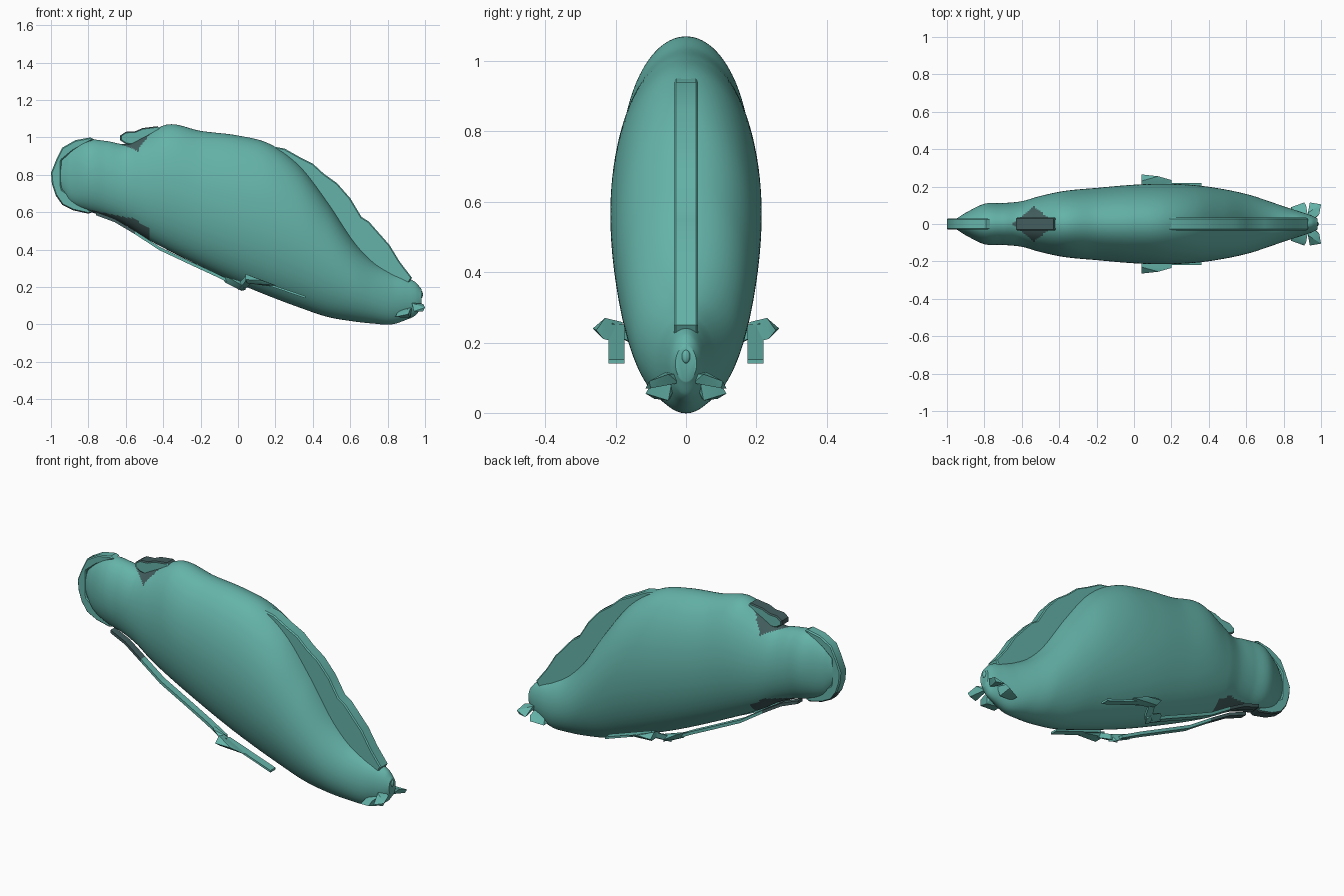
import bpy, bmesh, math
from mathutils import Vector

cube = bpy.data.objects.get("Cube")
if cube:
    bpy.data.objects.remove(cube, do_unlink=True)


def material(name, rgb):
    m = bpy.data.materials.new(name)
    m.use_nodes = True
    m.diffuse_color = (*rgb, 1)
    m.node_tree.nodes["Principled BSDF"].inputs["Base Color"].default_value = (*rgb, 1)
    return m


TEAL = material("sea_teal", (0.128, 0.45, 0.395))
DARK = material("dark_slate", (0.055, 0.11, 0.11))


def finish(name, bm, rule=None, angle=35):
    """Turn a bmesh into an object; faces passing the rule become dark."""
    bmesh.ops.recalc_face_normals(bm, faces=bm.faces)
    bm.normal_update()
    for f in bm.faces:
        f.material_index = int(bool(rule and rule(f.calc_center_median(), f.normal)))
    me = bpy.data.meshes.new(name)
    bm.to_mesh(me)
    bm.free()
    me.materials.append(TEAL)
    me.materials.append(DARK)
    ob = bpy.data.objects.new(name, me)
    bpy.context.collection.objects.link(ob)
    bpy.ops.object.select_all(action='DESELECT')
    ob.select_set(True)
    bpy.context.view_layer.objects.active = ob
    bpy.ops.object.shade_smooth_by_angle(angle=math.radians(angle))
    return ob


def strip(name, outline, half, rule=None, bevel=0.006):
    """Side outline extruded across the centre line, with softened edges."""
    bm = bmesh.new()
    face = bm.faces.new([bm.verts.new((x, -half, z)) for x, z in outline])
    new = bmesh.ops.extrude_face_region(bm, geom=[face])["geom"]
    bmesh.ops.translate(bm, vec=(0, 2 * half, 0),
                        verts=[v for v in new if isinstance(v, bmesh.types.BMVert)])
    rims = [e for e in bm.edges if abs(e.verts[0].co.y - e.verts[1].co.y) < 1e-5]
    bmesh.ops.bevel(bm, geom=rims, offset=bevel, segments=1, affect='EDGES')
    return finish(name, bm, rule)


def paired_wedges(name, *groups, rule=None):
    """Convex wedges on the +y side, mirrored to -y."""
    for side, sign in (("back", 1), ("front", -1)):
        bm = bmesh.new()
        for pts in groups:
            vs = [bm.verts.new((x, sign * y, z)) for x, y, z in pts]
            res = bmesh.ops.convex_hull(bm, input=vs)
            junk = [v for v in res["geom_interior"] if isinstance(v, bmesh.types.BMVert)]
            bmesh.ops.delete(bm, geom=junk, context='VERTS')
        finish(f"{side}_{name}", bm, rule, angle=25)


# Body stations: x, top, bottom, half width
stations = [
    (-.95, .87, .72, .028), (-.90, .93, .65, .060), (-.80, .985, .605, .108),
    (-.70, .98, .575, .112), (-.60, .965, .53, .122), (-.50, 1.01, .465, .150),
    (-.37, 1.07, .395, .177), (-.20, 1.035, .312, .193), (0, 1.01, .22, .210),
    (.17, .965, .15, .215), (.33, .85, .09, .207), (.48, .655, .04, .186),
    (.62, .445, .016, .155), (.72, .34, .005, .122), (.82, .28, 0, .088),
    (.90, .25, .025, .062), (.95, .225, .05, .045), (.98, .19, .09, .030)]


def slope(i, k):
    a, b = stations[max(i - 1, 0)], stations[min(i + 1, len(stations) - 1)]
    return (b[k] - a[k]) / (b[0] - a[0])


def section(i, t):
    """Smooth interpolation between station i and the next."""
    a, b = stations[i], stations[i + 1]
    d = b[0] - a[0]
    out = [a[0] + d * t]
    for k in (1, 2, 3):
        h = t * t * (3 - 2 * t)
        out.append(a[k] * (1 - h) + b[k] * h + d * t * (1 - t)
                   * ((1 - t) * slope(i, k) - t * slope(i + 1, k)))
    return out


def body_dark(c, n):
    belly = -.84 < c.x < -.48 and c.z < min(.618 - .2 * (c.x + .82), .515 - .65 * (c.x + .48))
    crown = c.z > .9 and abs(c.y) < .095 - .8 * abs(c.x + .535)
    return belly or crown


SEG, SUB = 100, 10
sections = [section(i, s / SUB) for i in range(len(stations) - 1) for s in range(SUB)]
sections.append(stations[-1])
bm = bmesh.new()
rings = []
for x, top, bot, w in sections:
    angles = [2 * math.pi * j / SEG for j in range(SEG)]
    rings.append([bm.verts.new((x, w * math.cos(a), (top + bot) / 2
                                + (top - bot) / 2 * math.sin(a))) for a in angles])
for r, q in zip(rings, rings[1:]):
    for j in range(SEG):
        bm.faces.new((r[j], r[j - 1], q[j - 1], q[j]))
bm.faces.new(rings[0])
bm.faces.new(rings[-1])
finish("body", bm, body_dark, angle=50)

# Band around the nose, leaving a narrow gap in front of the body
strip("nose_band", [
    (-.77, .99), (-.79, 1.0), (-.87, .985), (-.94, .945), (-.97, .885), (-1.0, .81),
    (-.995, .75), (-.975, .69), (-.94, .64), (-.88, .61), (-.80, .592), (-.78, .60),
    (-.84, .65), (-.94, .72), (-.945, .74), (-.945, .87), (-.94, .88), (-.88, .93)], .03,
    lambda c, n: c.z < .68 and n.z < -.2)

# Ridge fin down the back
strip("back_fin", [
    (.17, .955), (.25, .94), (.33, .895), (.40, .86), (.46, .805), (.53, .755),
    (.60, .675), (.66, .575), (.70, .55), (.757, .485), (.81, .425), (.865, .335),
    (.93, .25), (.90, .20), (.70, .26), (.50, .50), (.33, .75), (.20, .88)], .034)

# Small hood on the crown
strip("crown_hood", [
    (-.63, 1.01), (-.60, 1.03), (-.55, 1.033), (-.51, 1.05), (-.43, 1.06),
    (-.40, 1.03), (-.48, .99), (-.54, .955), (-.60, .965), (-.63, .985)], .035,
    lambda c, n: n.z > .5 or n.x < -.5)

# Thin ribbons running under the belly from the chest patch to the flippers
ribbon = [(-.76, .05, .592), (-.66, .06, .555), (-.55, .075, .49), (-.42, .085, .405),
          (-.25, .095, .325), (-.12, .105, .265), (0, .115, .205)]
paired_wedges(
    "belly_ribbon",
    *[[(x, y + s, z + t) for x, y, z in pair for s in (-.02, .02) for t in (-.008, .01)]
      for pair in zip(ribbon, ribbon[1:])],
    rule=lambda c, n: c.x < -.55)

# Side flippers: root, arm, paddle and trailing strip
paired_wedges(
    "flipper",
    [(-.09, .11, .26), (-.07, .12, .225), (.02, .11, .18), (.04, .15, .185),
     (-.05, .15, .25), (.04, .14, .225), (.02, .17, .21)],
    [(x, y, z + t) for x, y, z in ((.0, .13, .20), (.04, .13, .205), (.04, .21, .245),
                                   (.075, .21, .24)) for t in (-.015, .015)],
    [(.04, .18, .258), (.04, .23, .27), (.04, .265, .24), (.05, .24, .22),
     (.04, .19, .23), (.13, .255, .235), (.20, .235, .21), (.20, .19, .20)],
    [(x, y, z + t) for x, z in ((.07, .245), (.36, .146))
     for y in (.175, .22) for t in (-.006, .006)])

# Tail paddles
paired_wedges(
    "tail_paddle",
    [(.93, .01, .11), (.96, .02, .085), (.93, .06, .115), (.99, .05, .11),
     (1.0, .105, .09), (.94, .115, .07), (.99, .10, .07), (.94, .05, .085)],
    [(.90, .02, .09), (.84, .045, .04), (.84, .09, .04), (.91, .115, .055),
     (.92, .10, .08), (.92, .05, .035), (.86, .05, .075), (.93, .04, .09)])

# Stud at the tail end
bm = bmesh.new()
bmesh.ops.create_uvsphere(bm, u_segments=12, v_segments=8, radius=.012)
bmesh.ops.scale(bm, vec=(.7, 1, 1.6), verts=bm.verts)
bmesh.ops.translate(bm, vec=Vector((.98, 0, .16)), verts=bm.verts)
finish("tail_stud", bm)
